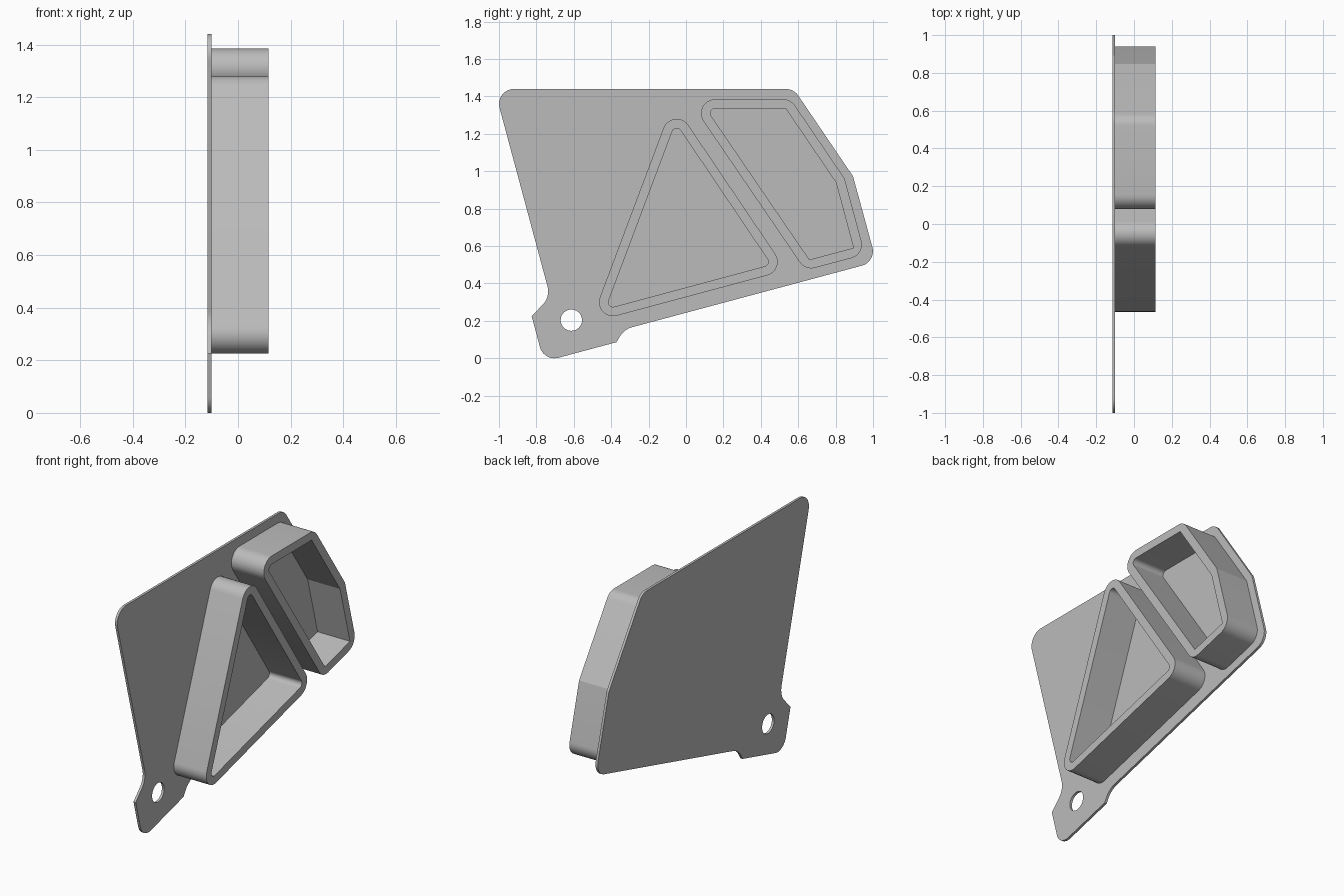
import bpy, bmesh, math
from mathutils import Vector

cube = bpy.data.objects.get("Cube")
if cube:
    bpy.data.objects.remove(cube, do_unlink=True)

grey = bpy.data.materials.new("light_grey")
grey.use_nodes = True
COLOUR = (0.5, 0.5, 0.5, 1)
grey.diffuse_color = COLOUR
grey.node_tree.nodes["Principled BSDF"].inputs["Base Color"].default_value = COLOUR


def fillet(corners, steps=10):
    """Round each (y, z, radius) corner of a closed outline."""
    out = []
    for i, (y, z, r) in enumerate(corners):
        p = Vector((y, z))
        if r == 0:
            out.append(p)
            continue
        a = (Vector(corners[i - 1][:2]) - p).normalized()
        b = (Vector(corners[(i + 1) % len(corners)][:2]) - p).normalized()
        half = a.angle(b) / 2
        centre = p + (a + b).normalized() * r / math.sin(half)
        start = p + a * r / math.tan(half) - centre
        end = p + b * r / math.tan(half) - centre
        sweep = math.pi - 2 * half
        for k in range(steps + 1):
            t = k / steps
            out.append(centre + (start * math.sin((1 - t) * sweep)
                                 + end * math.sin(t * sweep)) / math.sin(sweep))
    return out


def offset(path, d, sharp=()):
    """Grow a counter-clockwise convex path by d, rounding all but the sharp corners."""
    n = len(path)
    pts = [Vector(p) for p in path]
    corners = []
    for i, p in enumerate(pts):
        e1 = (p - pts[i - 1]).normalized()
        e2 = (pts[(i + 1) % n] - p).normalized()
        n1, n2 = Vector((e1.y, -e1.x)), Vector((e2.y, -e2.x))
        q = p + (n1 + n2) * d / (1 + n1.dot(n2))
        corners.append((q.x, q.y, 0 if i in sharp else d))
    return fillet(corners)


def prism(name, loops, x0, x1):
    """Extrude an outline with holes along x."""
    bm = bmesh.new()
    edges = []
    for loop in loops:
        vs = [bm.verts.new((x0, p.x, p.y)) for p in loop]
        edges += [bm.edges.new((v, vs[i - 1])) for i, v in enumerate(vs)]
    bmesh.ops.triangle_fill(bm, edges=edges, use_beauty=True, normal=(1, 0, 0))
    top = bmesh.ops.extrude_face_region(bm, geom=bm.faces[:], use_keep_orig=True)
    moved = [g for g in top["geom"] if isinstance(g, bmesh.types.BMVert)]
    bmesh.ops.translate(bm, verts=moved, vec=(x1 - x0, 0, 0))
    bmesh.ops.recalc_face_normals(bm, faces=bm.faces[:])
    mesh = bpy.data.meshes.new(name)
    bm.to_mesh(mesh)
    bm.free()
    mesh.materials.append(grey)
    ob = bpy.data.objects.new(name, mesh)
    bpy.context.collection.objects.link(ob)
    bpy.ops.object.select_all(action="DESELECT")
    ob.select_set(True)
    bpy.context.view_layer.objects.active = ob
    bpy.ops.object.shade_smooth_by_angle(angle=math.radians(15))
    return ob


BACK, FACE, RIM = -0.115, -0.1, 0.115

# Thin backing plate with mounting tab and bolt hole
outline = fillet([
    (-1.024, 1.44, 0.08), (-0.726, 0.33, 0.1), (-0.825, 0.225, 0),
    (-0.76, -0.018, 0.08), (-0.372, 0.086, 0), (-0.33, 0.155, 0.11),
    (1.018, 0.516, 0.08), (0.893, 0.973, 0), (0.576, 1.44, 0.08)])
hole = [Vector((-0.613 + 0.057 * math.cos(a), 0.204 + 0.057 * math.sin(a)))
        for a in (math.tau * k / 40 for k in range(40))]
prism("backing_plate", [outline, hole], BACK, FACE)

# Triangular pocket wall
triangle = [(-0.39, 0.3), (0.415, 0.516), (-0.05, 1.205)]
prism("triangular_wall", [offset(triangle, 0.075), offset(triangle, 0.025)], FACE, RIM)

# Five-sided pocket wall
five = [(0.67, 0.556), (0.865, 0.608), (0.779, 0.929), (0.52, 1.31), (0.155, 1.31)]
prism("five_sided_wall",
      [offset(five, 0.075, sharp=(2,)), offset(five, 0.025, sharp=(0, 1, 2, 3))], FACE, RIM)
